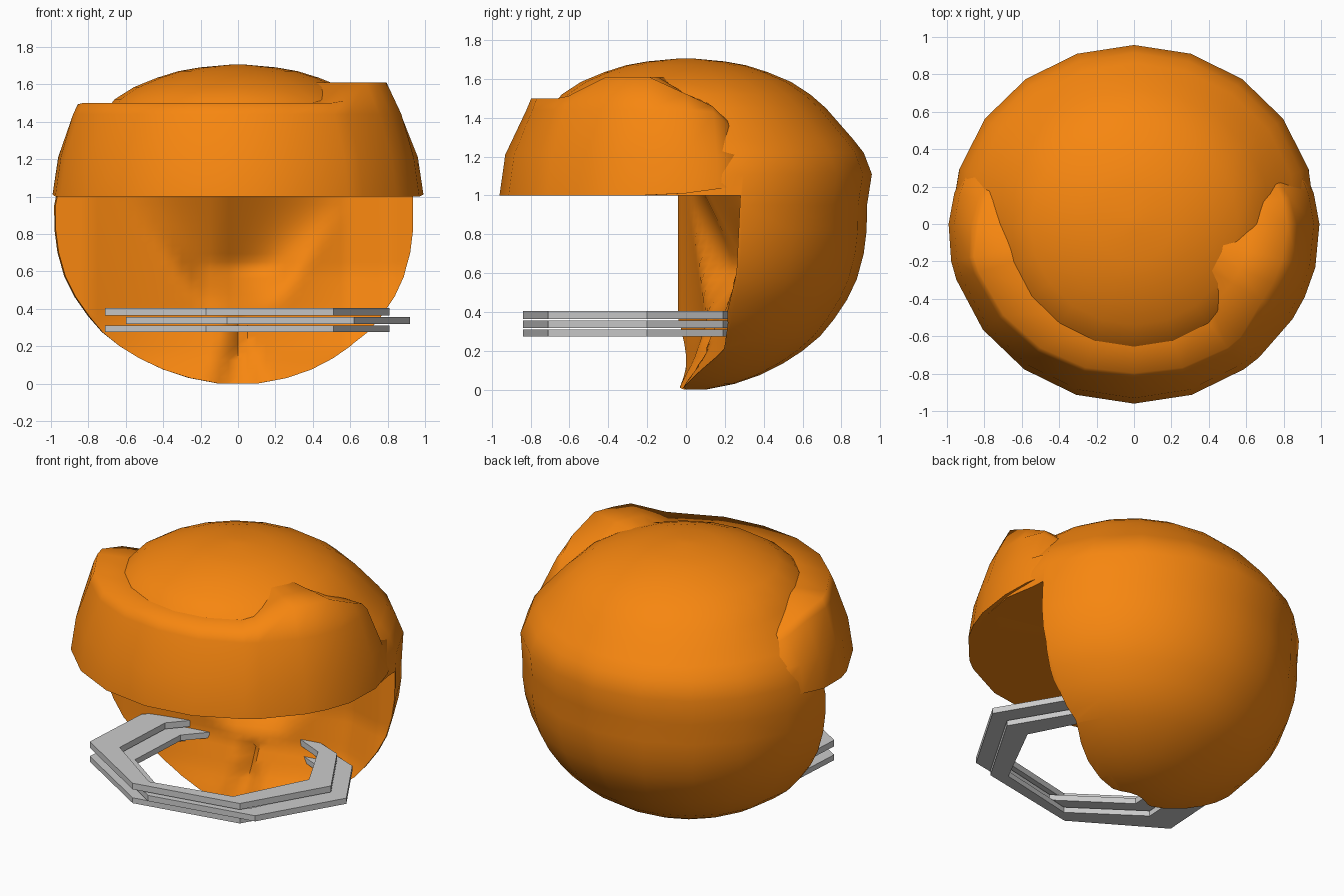
import bpy, bmesh, math

if "Cube" in bpy.data.objects:
    bpy.data.objects.remove(bpy.data.objects["Cube"])

orange = bpy.data.materials.new("orange_paint")
orange.diffuse_color = (0.93, 0.24, 0.005, 1)
orange.use_nodes = True
orange.node_tree.nodes["Principled BSDF"].inputs["Base Color"].default_value = orange.diffuse_color


def make(name, verts, faces, mat=None):
    me = bpy.data.meshes.new(name)
    me.from_pydata(verts, [], faces)
    bm = bmesh.new()
    bm.from_mesh(me)
    bmesh.ops.recalc_face_normals(bm, faces=bm.faces)
    bm.to_mesh(me)
    bm.free()
    ob = bpy.data.objects.new(name, me)
    bpy.context.collection.objects.link(ob)
    if mat:
        me.materials.append(mat)
    return ob


def smooth(ob, deg):
    bpy.ops.object.select_all(action='DESELECT')
    ob.select_set(True)
    bpy.context.view_layer.objects.active = ob
    bpy.ops.object.shade_smooth_by_angle(angle=math.radians(deg))


def lerp(table, t):
    if t <= table[0][0]:
        return table[0][1]
    for (a, u), (b, v) in zip(table, table[1:]):
        if t <= b:
            return u + (v - u) * (t - a) / (b - a)
    return table[-1][1]


def loft(rows):
    """Closed, capped skin over equal-length cross-sections."""
    n = len(rows[0])
    verts = [p for r in rows for p in r]
    faces = []
    for i in range(len(rows) - 1):
        for j in range(n):
            k = (j + 1) % n
            faces.append((i * n + j, i * n + k, (i + 1) * n + k, (i + 1) * n + j))
    faces += [tuple(range(n))[::-1], tuple(range((len(rows) - 1) * n, len(rows) * n))]
    return verts, faces


# shell: a 20-sided turned profile (radius, height), pulled in behind the brow
profile = [(.1, 0), (.25, .03), (.38, .075), (.5, .135), (.6, .2), (.69, .275), (.76, .36), (.83, .465),
           (.88, .57), (.915, .7), (.93, .82), (.932, .95), (.957, 1.11), (.915, 1.22), (.86, 1.29),
           (.79, 1.37), (.72, 1.45), (.64, 1.52), (.54, 1.585), (.42, 1.635), (.31, 1.67), (.2, 1.69), (.04, 1.705)]
rows = []
for r, z in profile:
    row = []
    for k in range(20):
        s, c = math.sin(math.radians(18 * k)), math.cos(math.radians(18 * k))
        f = lerp([(.05, .965), (.35, 1)], c) if 1 < z < 1.5 else 1
        row.append(((1.055 if z < 1 else 1.03) * r * f * s, r * f * c, z))
    rows.append(row)
shell = make("shell", *loft(rows), orange)


# face opening: cutter whose back is the sculpted front wall
def wall(x, z):
    rim = lerp([(0, 0), (.1, .06), (.2, .15), (.35, .2), (.6, .26), (1, .28)], z)
    t = min(1, max(0, (x + .1) / .7))
    y = -.04 + (rim + .04) * t
    y += lerp([(0, 0), (.15, .08), (.35, .15), (1, .12)], z) * max(0, 1 - (x / .8) ** 2)
    w = lerp([(.4, .2), (.65, .34), (1, .6)], z)     # overhung hollow under the brow
    y += lerp([(.4, 0), (.62, .2), (1, .02)], z) * max(0, 1 - (x / w) ** 2)
    w = .15 * (1 - z / .32)                          # chin notch
    if w > 0:
        y += .06 * max(0, 1 - (x / w) ** 2)
    return y


nx, nz = 52, 24
rows = []
for j in range(nz + 1):
    z = -.05 + 1.05 * j / nz
    back = [(-1.3 + 2.6 * i / nx, wall(-1.3 + 2.6 * i / nx, z), z) for i in range(nx + 1)]
    rows.append(back + [(1.3, -1.5, z), (-1.3, -1.5, z)])
cutter = make("opening_cutter", *loft(rows))
cutter.hide_render = True
mod = shell.modifiers.new("opening", 'BOOLEAN')
mod.operation = 'DIFFERENCE'
mod.solver = 'EXACT'
mod.object = cutter
bpy.context.view_layer.objects.active = shell
bpy.ops.object.modifier_apply(modifier="opening")
bpy.data.objects.remove(cutter)
smooth(shell, 45)

# brow: flared band around the front, higher on the right, fading into the dome at its ends
top = [(-112, 1.32), (-90, 1.45), (-76, 1.5), (40, 1.5), (58, 1.61), (76, 1.61), (100, 1.46), (112, 1.32)]
rows = []
for a in (-112, -100, -90, -78, -72, -54, -36, -18, 0, 18, 36, 42, 58, 66, 76, 90, 100, 112):
    zt = lerp(top, a)
    end = max(0, min(1, (abs(a) - 85) / 27))
    zb = 1 + .06 * end
    rt = lerp([(0, .805), (60, .84), (78, .85), (92, .8), (112, .76)], abs(a))
    if zt > 1.5:
        rt -= .5 * (zt - 1.5)
    rm = lerp([(0, .83), (60, .865), (78, .875), (100, .82), (112, .78)], abs(a))
    zi = zt if abs(a) < 95 else zt + .02
    sec = [(.45, zb), (.97 - .04 * end, zb), (.94 - .035 * end, 1.21), (rm, min(zt - .03, 1.44)), (rt, zt), (.6, zi), (.45, zi)]
    s, c = math.sin(math.radians(a)), math.cos(math.radians(a))
    rows.append([(1.03 * r * s, -.99 * r * c, z) for r, z in sec])
brow = make("brow", *loft(rows), orange)
smooth(brow, 80)

# face guard: three stacked flat bars, wide at the sides, the middle one shifted sideways
path = [(.3, .3), (.58, .19), (.81, -.2), (.51, -.71), (-.17, -.84), (-.71, -.51), (-.68, -.02), (-.35, .3)]
cx, cy = .12, -.2
for name, z0, z1, dx in (("lower_bar", .275, .31, 0), ("middle_bar", .318, .355, .11), ("upper_bar", .365, .405, 0)):
    rows = []
    for x, y in path:
        def at(s, z):
            return (cx + (x - cx) * s + dx, cy + (y - cy) * (1 + s) / 2, z)
        rows.append([at(.77, z0), at(1, z0), at(1, z1), at(.77, z1)])
    make(name, *loft(rows))
